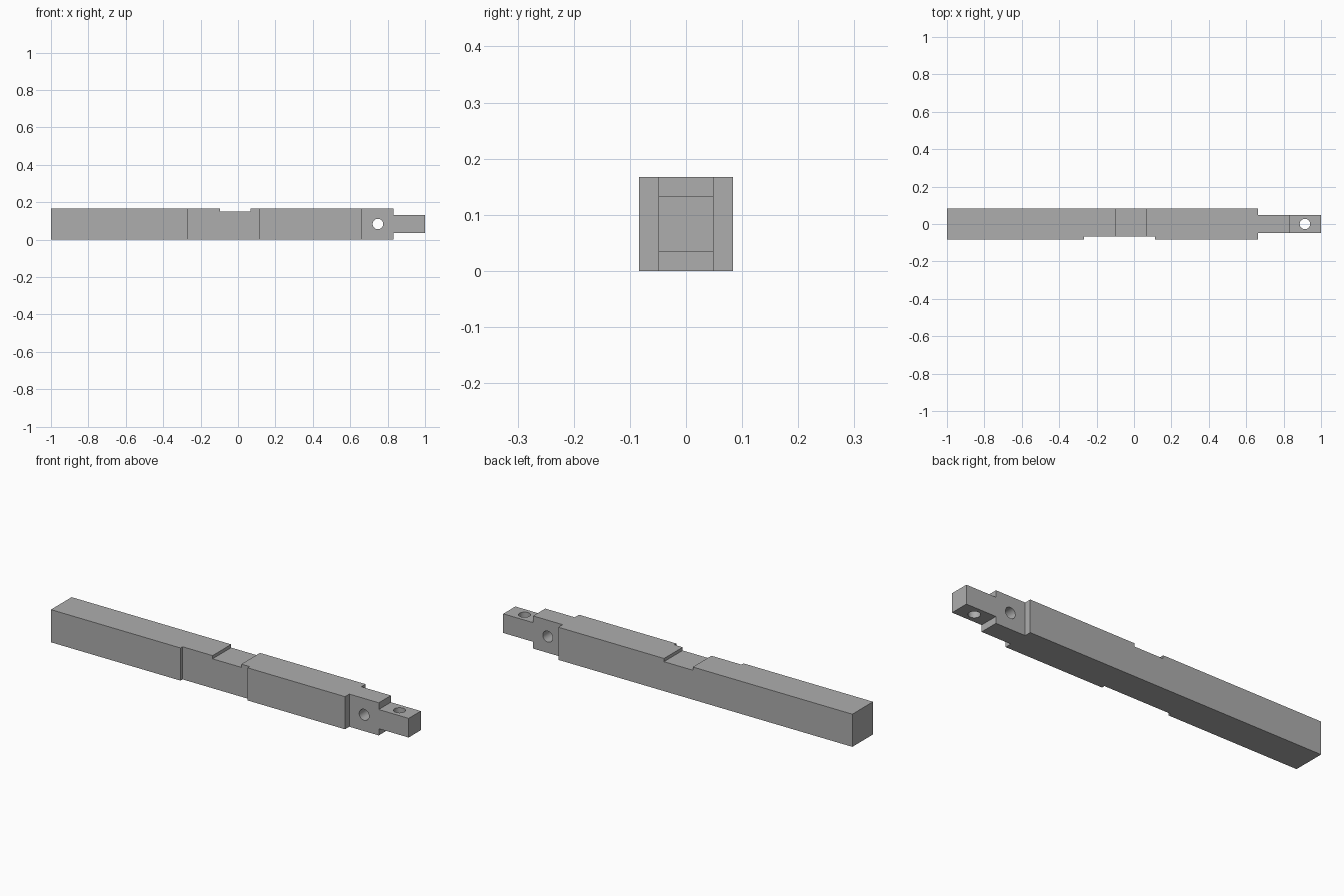
import bpy
import math

cube = bpy.data.objects.get("Cube")
if cube:
    bpy.data.objects.remove(cube, do_unlink=True)

SIDE = 0.167          # square section of the bar
HALF = SIDE / 2
TENON = 0.049         # half thickness of the tenons
SLOT = 0.0165         # depth of the shallow housings
HOLE = 0.028
OVER = 0.1            # cutter overshoot

grey = bpy.data.materials.new("plain_grey")
grey.use_nodes = True
colour = (0.42, 0.42, 0.42, 1)
grey.diffuse_color = colour
grey.node_tree.nodes["Principled BSDF"].inputs["Base Color"].default_value = colour


def box(name, x, y, z):
    """Box spanning three (low, high) ranges."""
    spans = (x, y, z)
    bpy.ops.mesh.primitive_cube_add(size=1, location=[(a + b) / 2 for a, b in spans])
    ob = bpy.context.object
    ob.name = name
    ob.scale = [b - a for a, b in spans]
    bpy.ops.object.transform_apply(location=True, rotation=True, scale=True)
    return ob


def peg(name, x, tilt):
    """Round cutter through the middle of the bar."""
    bpy.ops.mesh.primitive_cylinder_add(vertices=32, radius=HOLE, depth=0.4,
                                        location=(x, 0, HALF), rotation=(tilt, 0, 0))
    bpy.context.object.name = name
    return bpy.context.object


def cut(target, cutter):
    """Subtract the cutter from the target and discard it."""
    cutter.hide_render = True
    bpy.context.view_layer.objects.active = target
    mod = target.modifiers.new("cut", 'BOOLEAN')
    mod.operation = 'DIFFERENCE'
    mod.solver = 'EXACT'
    mod.object = cutter
    bpy.ops.object.modifier_apply(modifier=mod.name)
    bpy.data.objects.remove(cutter, do_unlink=True)


# Square bar
bar = box("timber_bar", (-1, 1), (-HALF, HALF), (0, SIDE))

# Shallow housings on the front and the top
cut(bar, box("front_housing", (-0.267, 0.113), (-HALF - OVER, SLOT - HALF), (-OVER, SIDE + OVER)))
cut(bar, box("top_housing", (-0.097, 0.066), (-HALF - OVER, HALF + OVER), (SIDE - SLOT, SIDE + OVER)))

# Stepped tenon: side cheeks first, then top and bottom cheeks at the tip
for s in (-1, 1):
    near, far = sorted((s * TENON, s * (HALF + OVER)))
    cut(bar, box("side_cheek", (0.664, 1 + OVER), (near, far), (-OVER, SIDE + OVER)))
    cut(bar, box("tip_cheek", (0.831, 1 + OVER), (-HALF - OVER, HALF + OVER),
                 (HALF + near, HALF + far)))

# Peg holes
cut(bar, peg("cross_hole", 0.748, math.pi / 2))
cut(bar, peg("upright_hole", 0.914, 0))

bar.data.materials.clear()
bar.data.materials.append(grey)
for p in bar.data.polygons:
    p.material_index = 0

bpy.ops.object.select_all(action='DESELECT')
bar.select_set(True)
bpy.context.view_layer.objects.active = bar
bpy.ops.object.shade_smooth_by_angle(angle=math.radians(30))
